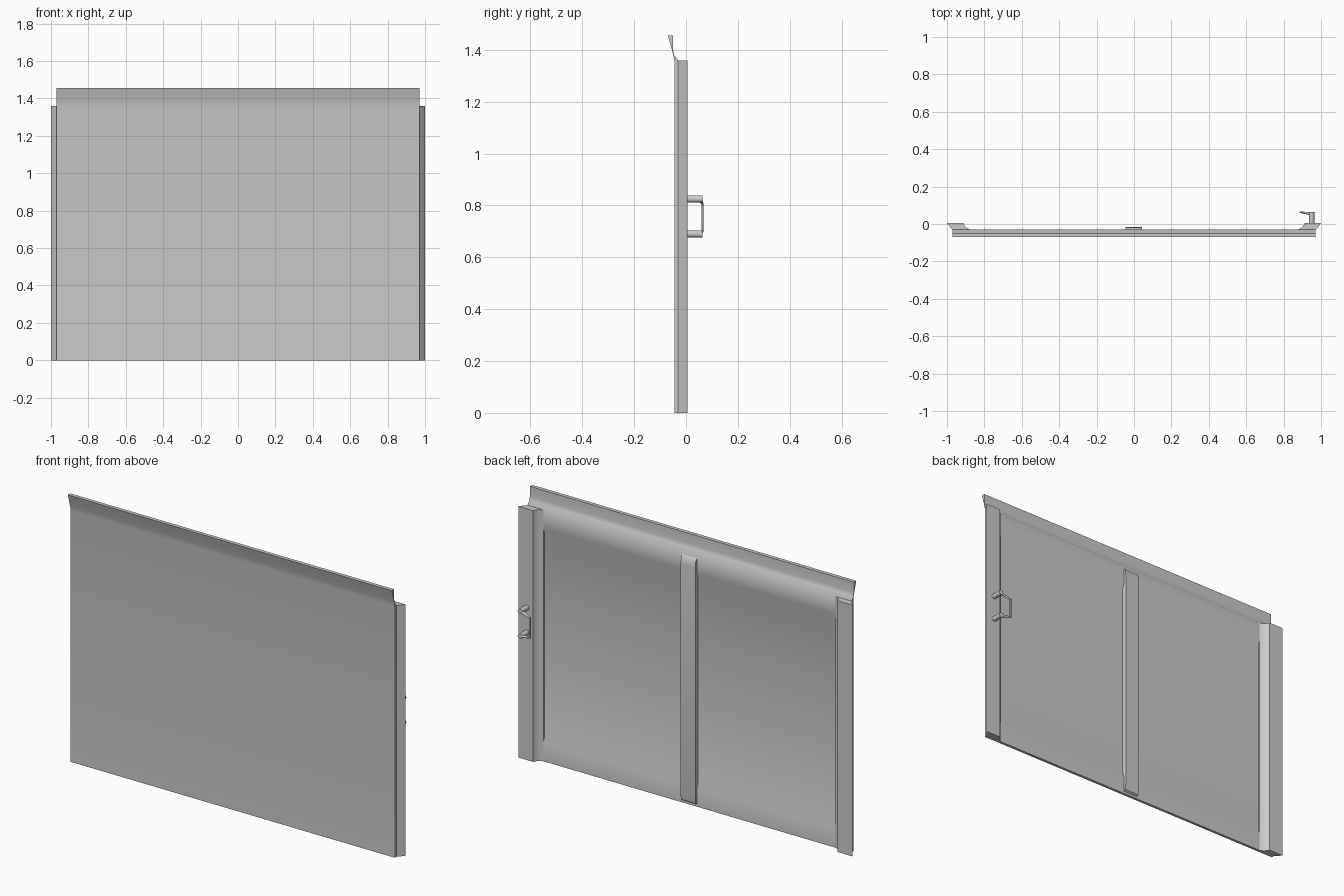
import bpy, bmesh, math
from mathutils import Vector

if "Cube" in bpy.data.objects:
    bpy.data.objects.remove(bpy.data.objects["Cube"])


def make_object(name, bm, angle=40):
    bmesh.ops.recalc_face_normals(bm, faces=bm.faces[:])
    mesh = bpy.data.meshes.new(name)
    bm.to_mesh(mesh)
    bm.free()
    obj = bpy.data.objects.new(name, mesh)
    bpy.context.collection.objects.link(obj)
    bpy.ops.object.select_all(action='DESELECT')
    obj.select_set(True)
    bpy.context.view_layer.objects.active = obj
    bpy.ops.object.shade_smooth_by_angle(angle=math.radians(angle))
    return obj


def extrude(name, points, offset, angle=40):
    """Close a planar outline and sweep it along a straight offset."""
    bm = bmesh.new()
    face = bm.faces.new([bm.verts.new(p) for p in points])
    result = bmesh.ops.extrude_face_region(bm, geom=[face], use_keep_orig=True)
    moved = [v for v in result['geom'] if isinstance(v, bmesh.types.BMVert)]
    bmesh.ops.translate(bm, verts=moved, vec=offset)
    return make_object(name, bm, angle)


def rod(name, start, end, r1, r2, sides=12):
    """Tapered round bar between two points."""
    a, b = Vector(start), Vector(end)
    bm = bmesh.new()
    bmesh.ops.create_cone(bm, cap_ends=True, segments=sides, radius1=r1,
                          radius2=r2, depth=(b - a).length)
    turn = (b - a).to_track_quat('Z', 'Y')
    for v in bm.verts:
        v.co = turn @ v.co + (a + b) / 2
    return make_object(name, bm)


# Door sheet: flat skin, shallow back rails and outward flared top lip
sheet = [(-.045, 0), (-.045, 1.36), (-.05, 1.385), (-.057, 1.41), (-.07, 1.455),
         (-.05, 1.455), (-.05, 1.40), (-.046, 1.38), (-.03, 1.36),
         (-.03, 1.26), (-.04, 1.23), (-.04, .13), (-.03, .10), (-.03, 0)]
extrude("door_sheet", [(-.97, y, z) for y, z in sheet], (1.94, 0, 0))

# Side posts: flared outer edge, curved inner flank, mirrored left and right
post = [(.97, -.045), (.97, -.03), (.982, -.018), (1.0, .005), (.912, .005),
        (.905, -.01), (.893, -.022), (.875, -.03), (.875, -.042)]
side = extrude("side_post", [(x, y, 0) for x, y in post], (0, 0, 1.36))
side.modifiers.new("Mirror", 'MIRROR').use_axis[0] = True

# Centre rib on the back, with sloped ends
rib = [(-.042, .005), (-.02, .02), (-.015, .05), (-.015, 1.30), (-.02, 1.335), (-.042, 1.355)]
extrude("centre_rib", [(-.045, y, z) for y, z in rib], (.088, 0, 0))

# Latch handle: two stubs, two tapered arms and a thin grip
for z, grip_z, label in ((.825, .806, "upper"), (.69, .70, "lower")):
    rod(f"{label}_handle_stub", (.95, -.005, z), (.95, .063, z), .014, .014)
    rod(f"{label}_handle_arm", (.952, .054, z), (.888, .063, grip_z), .009, .004)
rod("handle_grip", (.888, .063, .697), (.888, .063, .81), .004, .004)
